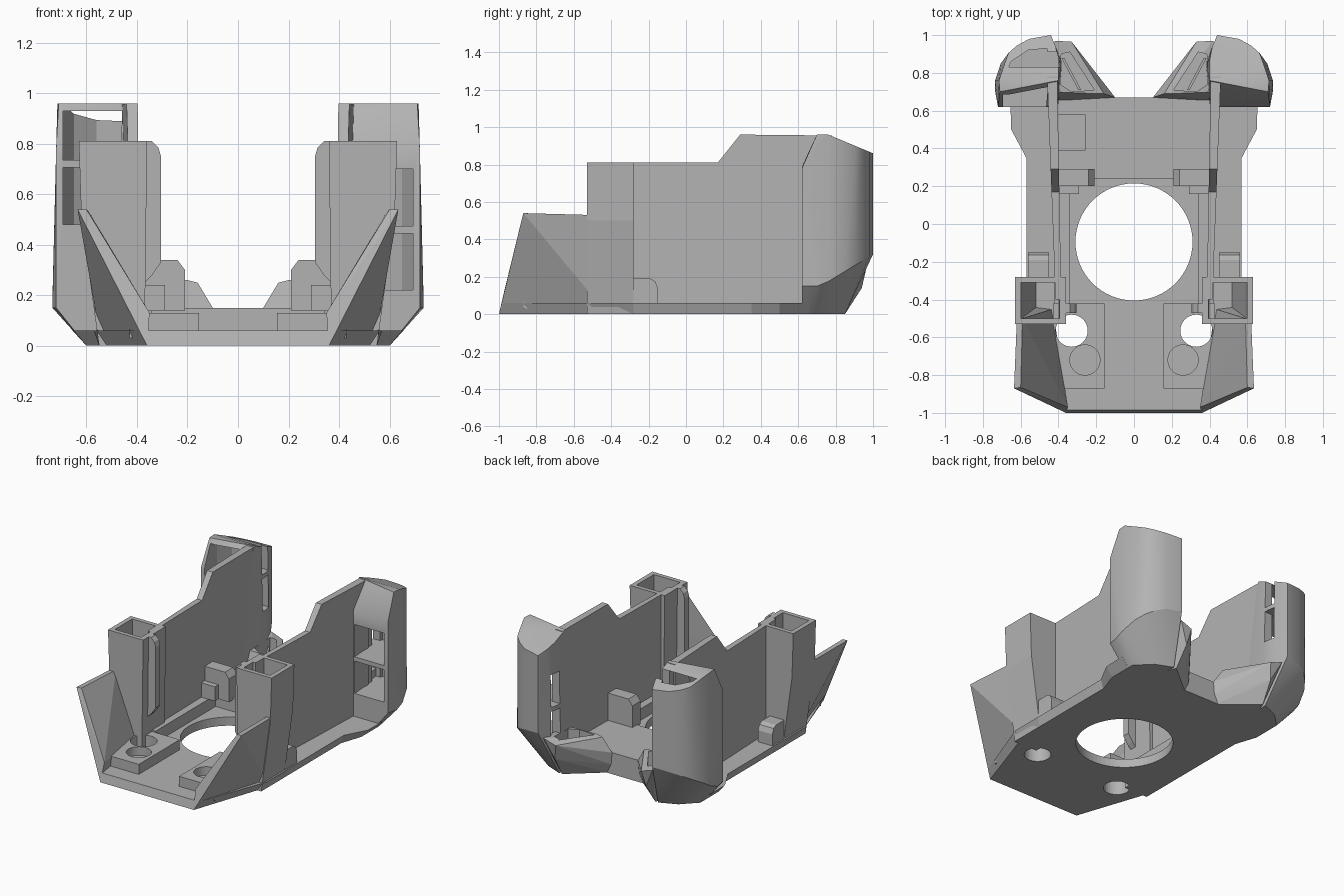
import bpy, bmesh, math

cube = bpy.data.objects.get("Cube")
if cube:
    bpy.data.objects.remove(cube, do_unlink=True)

grey = bpy.data.materials.new("plain_grey")
grey.use_nodes = True
grey.diffuse_color = (0.45, 0.45, 0.45, 1)
grey.node_tree.nodes["Principled BSDF"].inputs["Base Color"].default_value = grey.diffuse_color


def finish(name, bm):
    bmesh.ops.recalc_face_normals(bm, faces=bm.faces)
    mesh = bpy.data.meshes.new(name)
    bm.to_mesh(mesh)
    bm.free()
    mesh.materials.append(grey)
    ob = bpy.data.objects.new(name, mesh)
    bpy.context.collection.objects.link(ob)
    return ob


def hull(name, pts, s=1):
    """Convex solid around points; s = -1 mirrors it to the other side."""
    bm = bmesh.new()
    for x, y, z in pts:
        bm.verts.new((x * s, y, z))
    res = bmesh.ops.convex_hull(bm, input=bm.verts)
    loose = [v for v in bm.verts if not v.link_faces]
    bmesh.ops.delete(bm, geom=loose, context='VERTS')
    bmesh.ops.dissolve_limit(bm, angle_limit=0.01, verts=bm.verts, edges=bm.edges)
    return finish(name, bm)


def box(name, x, y, z, s=1):
    return hull(name, [(a, b, c) for a in x for b in y for c in z], s)


def loft(name, low, high):
    """Solid between two matching closed outlines."""
    bm = bmesh.new()
    a = [bm.verts.new(p) for p in low]
    b = [bm.verts.new(p) for p in high]
    bm.faces.new(a)
    bm.faces.new(b)
    n = len(a)
    for i in range(n):
        j = (i + 1) % n
        bm.faces.new((a[i], a[j], b[j], b[i]))
    return finish(name, bm)


def cylinder(name, x, y, r, z, n=64):
    ring = [(x + r * math.cos(2 * math.pi * i / n), y + r * math.sin(2 * math.pi * i / n)) for i in range(n)]
    return loft(name, [(*p, z[0]) for p in ring], [(*p, z[1]) for p in ring])


def cut(ob, *cutters):
    bpy.context.view_layer.objects.active = ob
    for c in cutters:
        mod = ob.modifiers.new("cut", 'BOOLEAN')
        mod.operation = 'DIFFERENCE'
        mod.solver = 'EXACT'
        mod.object = c
        bpy.ops.object.modifier_apply(modifier=mod.name)
        bpy.data.objects.remove(c, do_unlink=True)


def smooth(ob, angle=25):
    bpy.ops.object.select_all(action='DESELECT')
    ob.select_set(True)
    bpy.context.view_layer.objects.active = ob
    bpy.ops.object.shade_smooth_by_angle(angle=math.radians(angle))


def both(half, z):
    return [(x, y, z) for x, y in half] + [(-x, y, z) for x, y in reversed(half)]


# Base plate with chamfered rim and a large round opening
floor_low = [(.36, -1), (.53, -.5), (.55, -.28), (.55, .35), (.6, .5), (.6, .66), (.1, .67)]
floor_high = [(.39, -.985), (.57, -.5), (.57, -.28), (.57, .35), (.65, .5), (.655, .66), (.1, .67)]
base = loft("base_plate", both(floor_low, 0), both(floor_high, .06))
cut(base, cylinder("hole", 0, -.095, .31, (-.1, .3)),
    *[cylinder("hole", s * .33, -.565, .085, (-.1, .3), 40) for s in (1, -1)])

# Raised rear deck with one square pocket
deck = box("rear_deck", (-.42, .42), (.24, .67), (.03, .15))
cut(deck, box("pocket", (-.41, -.26), (.39, .58), (.08, .3)))

for s in (1, -1):
    side = "left_" if s > 0 else "right_"

    # Raised floor parts beside the opening and at the front
    box(side + "floor_rail", (.34, .42), (-.42, .25), (.03, .14), s)
    block = box(side + "front_block", (.155, .43), (-.87, -.42), (.03, .13), s)
    cut(block, cylinder("hole", s * .33, -.565, .085, (-.1, .3), 40),
        cylinder("hole", s * .26, -.72, .08, (.07, .3), 40))

    # Flared front wing
    hull(side + "front_wing", [
        (.36, -1, 0), (.54, -.42, 0), (.635, -.87, .54), (.60, -.865, .54),
        (.62, -.5, .53), (.59, -.5, .53), (.43, -.45, .1), (.35, -.97, .13)], s)

    # Hollow square post
    y = (-.53, -.28)
    post = hull(side + "post", [(a, b, c) for b in y for a, c in (
        (.37, 0), (.55, 0), (.62, .5), (.63, .81), (.36, .81))], s)
    cut(post, hull("socket", [(a, b, c) for b in (-.50, -.31) for a, c in (
        (.40, .12), (.52, .12), (.59, .5), (.60, .9), (.395, .9))], s))

    # Rounded inner flap along the post
    hull(side + "post_flap", [(a, b, c) for b in (-.47, -.42) for a, c in (
        (.38, .24), (.34, .28), (.305, .33), (.305, .75), (.315, .785), (.34, .81), (.38, .81))], s)

    # Thin side wall with a stepped top edge
    profile = [(-.40, .05), (.78, .05), (.78, .955), (.29, .96), (.17, .81), (-.40, .81)]
    loft(side + "side_wall",
         [(s * (.385 + .018 * (b + .4)), b, c) for b, c in profile],
         [(s * (.415 + .038 * (b + .4)), b, c) for b, c in profile])

    # Rounded tab outside the wall foot
    hull(side + "wall_tab", [(a, b, c) for a in (.45, .56) for b, c in (
        (-.285, .03), (-.285, .19), (-.19, .19), (-.165, .175), (-.15, .14), (-.15, .03))], s)

    # Clip bracket on the inside of the wall
    hull(side + "clip_bracket", [(a, b, c) for b in (.20, .29) for a, c in (
        (.21, .14), (.21, .30), (.24, .34), (.42, .34), (.42, .14))], s)
    box(side + "clip_step", (.29, .42), (.16, .20), (.14, .24), s)

    # Rear pod: hollow, curved outside, sloping roof and tapered foot
    outline = [(.72, .62), (.735, .70), (.735, .76), (.705, .85), (.665, .905), (.62, .945),
               (.555, .98), (.44, 1), (.415, .94), (.40, .87), (.40, .76)]
    pts = [(.43, .62, .06), (.43, .62, .79), (.72, .62, .78), (.40, .76, .96), (.56, .76, .96),
           (.71, .70, .96), (.60, .62, 0), (.60, .70, 0), (.50, .80, 0), (.38, .85, 0), (.40, .62, 0)]
    for a, b in outline:
        pts.append((a, b, .15 + .17 * max(0, b - .72) / .28))
        if b > .72:
            pts.append((a - (.02 if a > .7 else 0), b, .96 - .1 * max(0, b - .76) / .24))
    pod = hull(side + "rear_pod", pts, s)
    low, mid, top = (.22, .46, .70) if s > 0 else (.48, .72, .93)
    for a, b in ((low, mid - .015), (mid + .015, top)):
        cut(pod,
            hull("cavity", [(p, q, r) for r in (a, b) for p, q in (
                (.475, .5), (.69, .5), (.695, .76), (.65, .86), (.56, .92), (.46, .93), (.45, .8))], s),
            box("slot", (.3, .5), (.83, .91), (a, b), s))
    smooth(pod)

    # Diagonal nozzle from the pod foot, with an open pocket
    nozzle = hull(side + "nozzle", [
        (.10, .66, .06), (.10, .67, .15), (.16, .69, .25), (.20, .69, .26), (.33, .965, .25),
        (.42, .97, .28), (.44, .70, .26), (.44, .64, .10), (.13, .66, 0), (.36, .85, 0),
        (.35, .94, .14), (.45, .64, 0)], s)
    cut(nozzle, hull("pocket", [(a, b, c) for c in (.13, .4) for a, b in (
        (.21, .71), (.34, .91), (.385, .90), (.39, .74), (.33, .70))], s))
    # Vane inside the pocket
    hull(side + "nozzle_vane", [(a + d, b, c) for c in (.10, .22) for d in (0, .015) for a, b in (
        (.28, .71), (.37, .88))], s)
